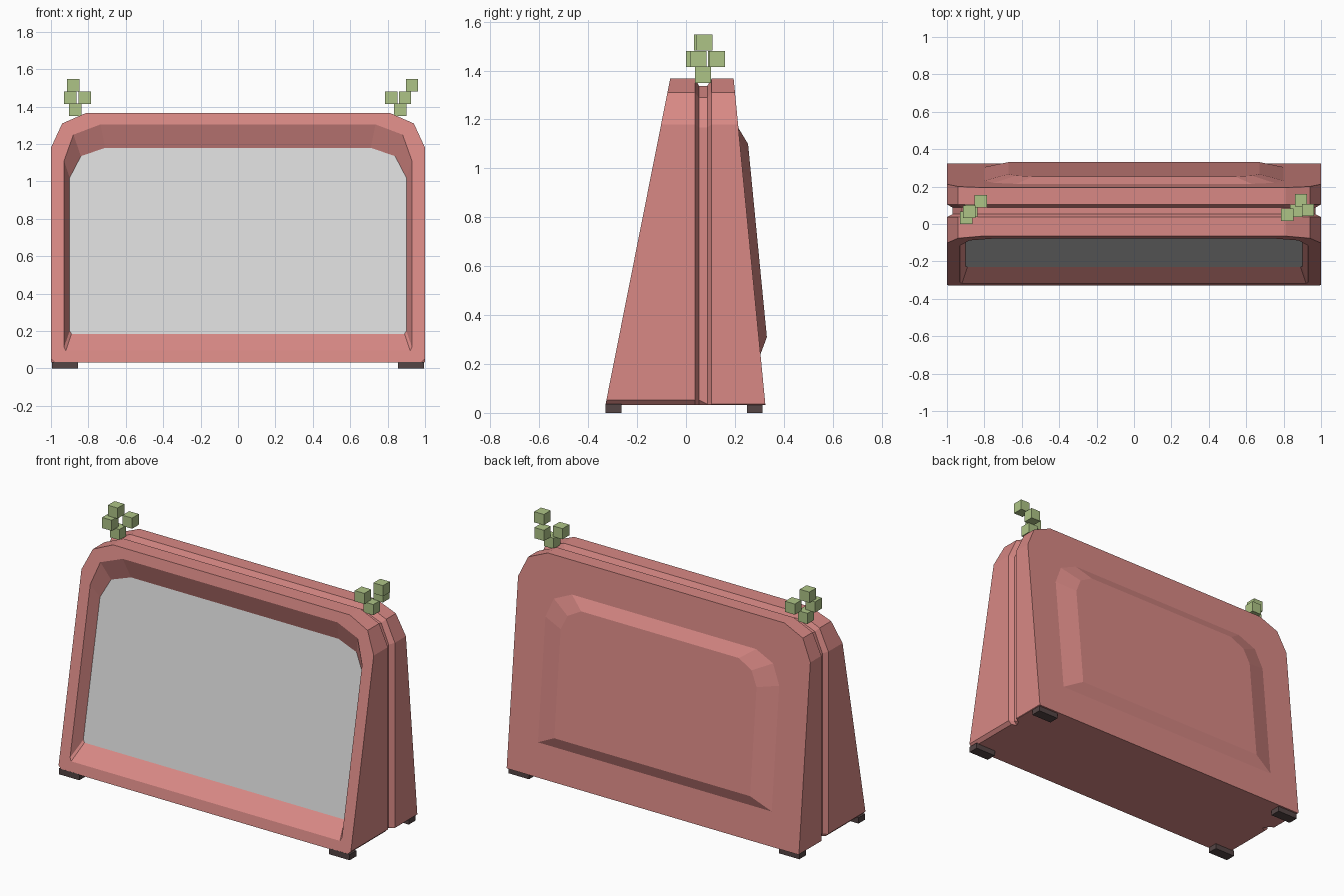
import bpy, bmesh

if "Cube" in bpy.data.objects:
    bpy.data.objects.remove(bpy.data.objects["Cube"])

def material(name, rgb):
    m = bpy.data.materials.new(name)
    m.diffuse_color = (*rgb, 1)
    m.use_nodes = True
    m.node_tree.nodes["Principled BSDF"].inputs["Base Color"].default_value = m.diffuse_color
    return m

PINK = material("pink shell", (0.69, 0.25, 0.235))
GREY = material("pale grey screen", (0.69, 0.69, 0.69))
DARK = material("dark rubber", (0.09, 0.06, 0.06))
GREEN = material("leaf green", (0.42, 0.55, 0.24))

# Sloping front and back planes, as y depending on height
def front(off=0.0):
    return lambda z: -0.33 + off + (z - 0.03) * 0.1985

def back(off=0.0):
    return lambda z: 0.325 + off - (z - 0.03) * 0.0974

def flat(y):
    return lambda z: y

def finish(name, bm, mats):
    bmesh.ops.recalc_face_normals(bm, faces=bm.faces)
    me = bpy.data.meshes.new(name)
    bm.to_mesh(me)
    bm.free()
    for m in mats:
        me.materials.append(m)
    ob = bpy.data.objects.new(name, me)
    bpy.context.collection.objects.link(ob)
    return ob

def loft(name, rings, mats, first_cap_mat=0):
    """Skin symmetric rings: each is (right-half outline, y as function of z)."""
    bm = bmesh.new()
    loops = []
    for half, y in rings:
        outline = half + [(-x, z) for x, z in reversed(half)]
        loops.append([bm.verts.new((x, y(z), z)) for x, z in outline])
    n = len(loops[0])
    for a, b in zip(loops, loops[1:]):
        for i in range(n):
            j = (i + 1) % n
            bm.faces.new((a[i], a[j], b[j], b[i]))
    cap = bm.faces.new(loops[0])
    cap.material_index = first_cap_mat
    bm.faces.new(loops[-1])
    return finish(name, bm, mats)

def boxes(name, size, centres, mat):
    bm = bmesh.new()
    for c in centres:
        vs = bmesh.ops.create_cube(bm, size=1)["verts"]
        for v in vs:
            v.co = [v.co[k] * size[k] + c[k] for k in range(3)]
    return finish(name, bm, [mat])

def shell(inset=0.0, c=0.02):
    return [(1 - inset - c, 0.033), (1 - inset, 0.033 + c), (1 - inset, 1.18 - inset * 0.4),
            (0.94 - inset * 0.7, 1.31 - inset * 0.7), (0.81 - inset * 0.4, 1.367 - inset)]

# Casing: screen, recess, front shell, groove, rear shell in one skin
screen = [(0.89, 0.185), (0.90, 0.20), (0.90, 1.02), (0.84, 1.135), (0.71, 1.18)]
rim = [(0.92, 0.095), (0.93, 0.115), (0.93, 1.11), (0.88, 1.25), (0.735, 1.305)]
loft("casing", [
    (screen, front(0.07)), (rim, front()), (shell(), front()),
    (shell(), flat(0.037)), (shell(0.03), flat(0.053)),
    (shell(0.03, 0.003), flat(0.087)), (shell(0, 0.003), flat(0.105)),
    (shell(0, 0.003), back())], [PINK, GREY], first_cap_mat=1)

# Raised panel on the back
outer = [(0.80, 0.24), (0.80, 0.99), (0.75, 1.11), (0.63, 1.165)]
inner = [(0.67, 0.31), (0.67, 0.96), (0.63, 1.05), (0.54, 1.10)]
loft("back_panel", [(outer, back(-0.02)), (outer, back()), (inner, back(0.033))], [PINK])

# Feet
boxes("feet", (0.14, 0.065, 0.036),
      [(s * 0.925, y, 0.018) for s in (-1, 1) for y in (-0.297, 0.281)], DARK)

# Leaf cubes on both top corners
boxes("left_leaves", (0.066,) * 3, [(-0.88, 0.065, 1.515), (-0.897, 0.033, 1.447),
      (-0.82, 0.122, 1.447), (-0.87, 0.07, 1.383)], GREEN)
boxes("right_leaves", (0.066,) * 3, [(0.93, 0.075, 1.515), (0.893, 0.127, 1.447),
      (0.82, 0.05, 1.447), (0.867, 0.07, 1.383)], GREEN)
